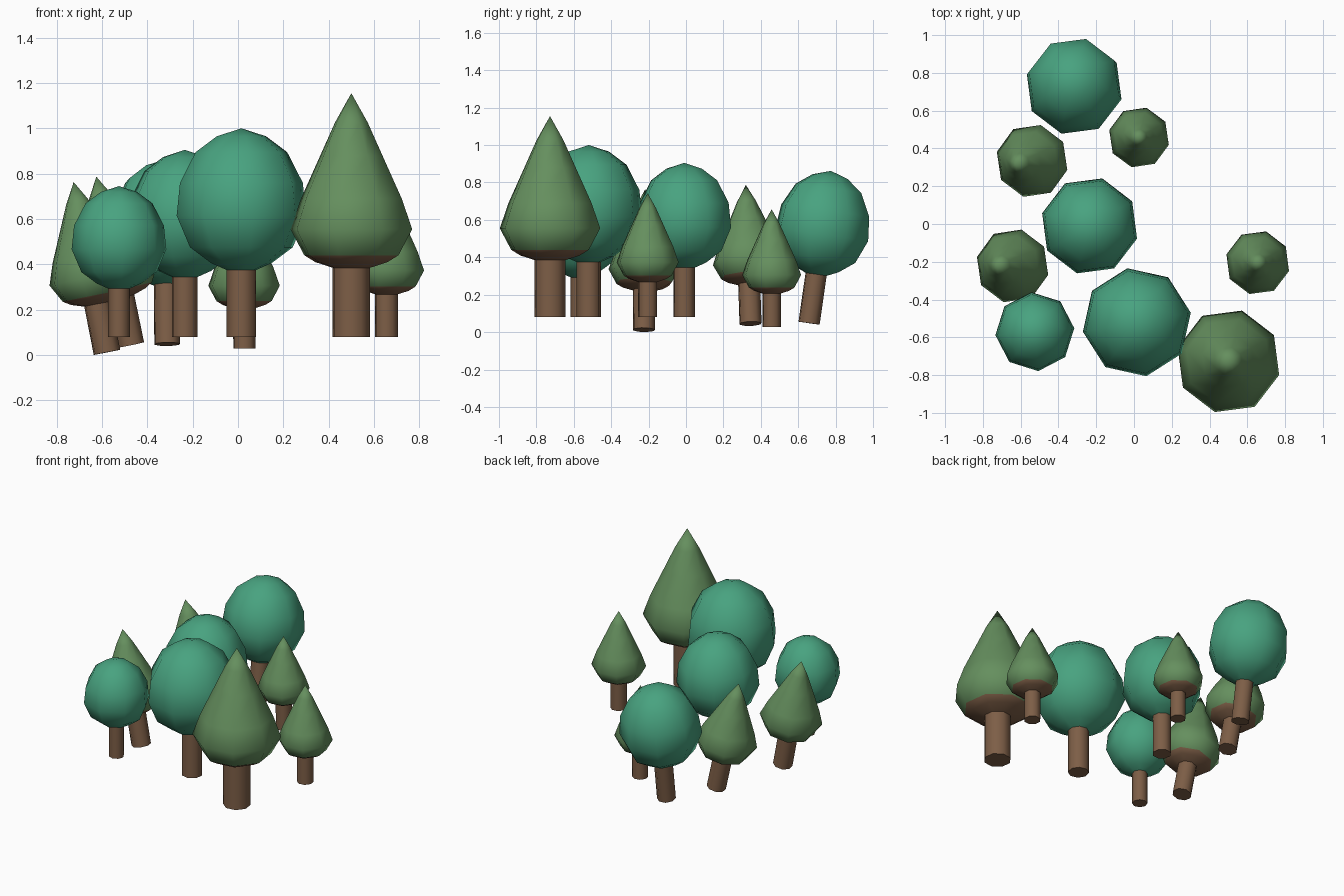
import bpy, bmesh, math
from mathutils import Vector, Matrix

if "Cube" in bpy.data.objects:
    bpy.data.objects.remove(bpy.data.objects["Cube"])


def material(name, rgb):
    m = bpy.data.materials.new(name)
    m.diffuse_color = (*rgb, 1)
    m.use_nodes = True
    m.node_tree.nodes["Principled BSDF"].inputs["Base Color"].default_value = m.diffuse_color
    return m


TEAL = material("teal leaves", (0.065, 0.365, 0.215))
GREEN = material("pine green", (0.130, 0.275, 0.112))
BROWN = material("bark brown", (0.205, 0.112, 0.062))

SIDES = 8
# profiles as (radius, height above the foot), at scale 1
ROUND = [(0.066, 0.295), (0.135, 0.325), (0.23, 0.395), (0.29, 0.535),
         (0.275, 0.68), (0.205, 0.815), (0.11, 0.885), (0, 0.92)]
PINE = [(0.086, 0.305), (0.165, 0.33), (0.215, 0.36), (0.278, 0.475),
        (0.23, 0.61), (0.142, 0.80), (0.075, 0.945), (0, 1.075)]


def lathe(name, profile, mats, matrix, phase, cap=False, low=None):
    """Eight-sided turned shape; faces below height `low` take the second material."""
    bm = bmesh.new()
    rings = []
    for r, z in profile:
        if r == 0:
            rings.append([bm.verts.new((0, 0, z))] * SIDES)
        else:
            angles = [phase + math.tau * i / SIDES for i in range(SIDES)]
            rings.append([bm.verts.new((r * math.cos(a), r * math.sin(a), z)) for a in angles])
    for a, b in zip(rings, rings[1:]):
        for i in range(SIDES):
            j = (i + 1) % SIDES
            quad = [a[i], a[j], b[j], b[i]]
            f = bm.faces.new(quad if b[i] != b[j] else quad[:3])
            f.smooth = True
            if low and f.calc_center_median().z < low:
                f.material_index = 1
    if cap:
        bm.faces.new(rings[0][::-1])
    bmesh.ops.recalc_face_normals(bm, faces=bm.faces)
    mesh = bpy.data.meshes.new(name)
    bm.to_mesh(mesh)
    bm.free()
    for m in mats:
        mesh.materials.append(m)
    ob = bpy.data.objects.new(name, mesh)
    ob.matrix_world = matrix
    bpy.context.collection.objects.link(ob)


def tree(name, kind, foot, tip, phase):
    foot, tip = Vector(foot), Vector(tip)
    axis = tip - foot
    profile = ROUND if kind == "round" else PINE
    scale = axis.length / profile[-1][1]
    turn = Vector((0, 0, 1)).rotation_difference(axis).to_matrix().to_4x4()
    matrix = Matrix.Translation(foot) @ turn @ Matrix.Scale(scale, 4)
    phase = math.radians(phase)
    r, top = profile[0]
    lathe(name + "_trunk", [(r, 0), (r, top)], [BROWN], matrix, phase, cap=True)
    if kind == "round":
        lathe(name + "_crown", profile, [TEAL], matrix, phase)
    else:  # pines have a brown underside
        lathe(name + "_crown", profile, [GREEN, BROWN], matrix, phase, low=0.35)


# foot and tip of every tree
tree("round_tree_back", "round", (-0.312, 0.658, 0.048), (-0.32, 0.775, 0.862), 30)
tree("round_tree_middle", "round", (-0.235, -0.01, 0.08), (-0.235, -0.01, 0.905), 30)
tree("round_tree_large", "round", (0.015, -0.52, 0.08), (0.015, -0.52, 1.0), 10)
tree("round_tree_small", "round", (-0.525, -0.57, 0.08), (-0.525, -0.57, 0.745), 5)
tree("pine_back_left", "pine", (-0.472, 0.345, 0.045), (-0.625, 0.32, 0.787), 31)
tree("pine_back_right", "pine", (0.028, 0.458, 0.028), (0.025, 0.458, 0.656), 31)
tree("pine_left", "pine", (-0.578, -0.225, 0.012), (-0.725, -0.218, 0.763), 31)
tree("pine_right", "pine", (0.655, -0.205, 0.08), (0.655, -0.205, 0.743), 30)
tree("pine_large", "pine", (0.50, -0.727, 0.08), (0.50, -0.727, 1.155), 30)
